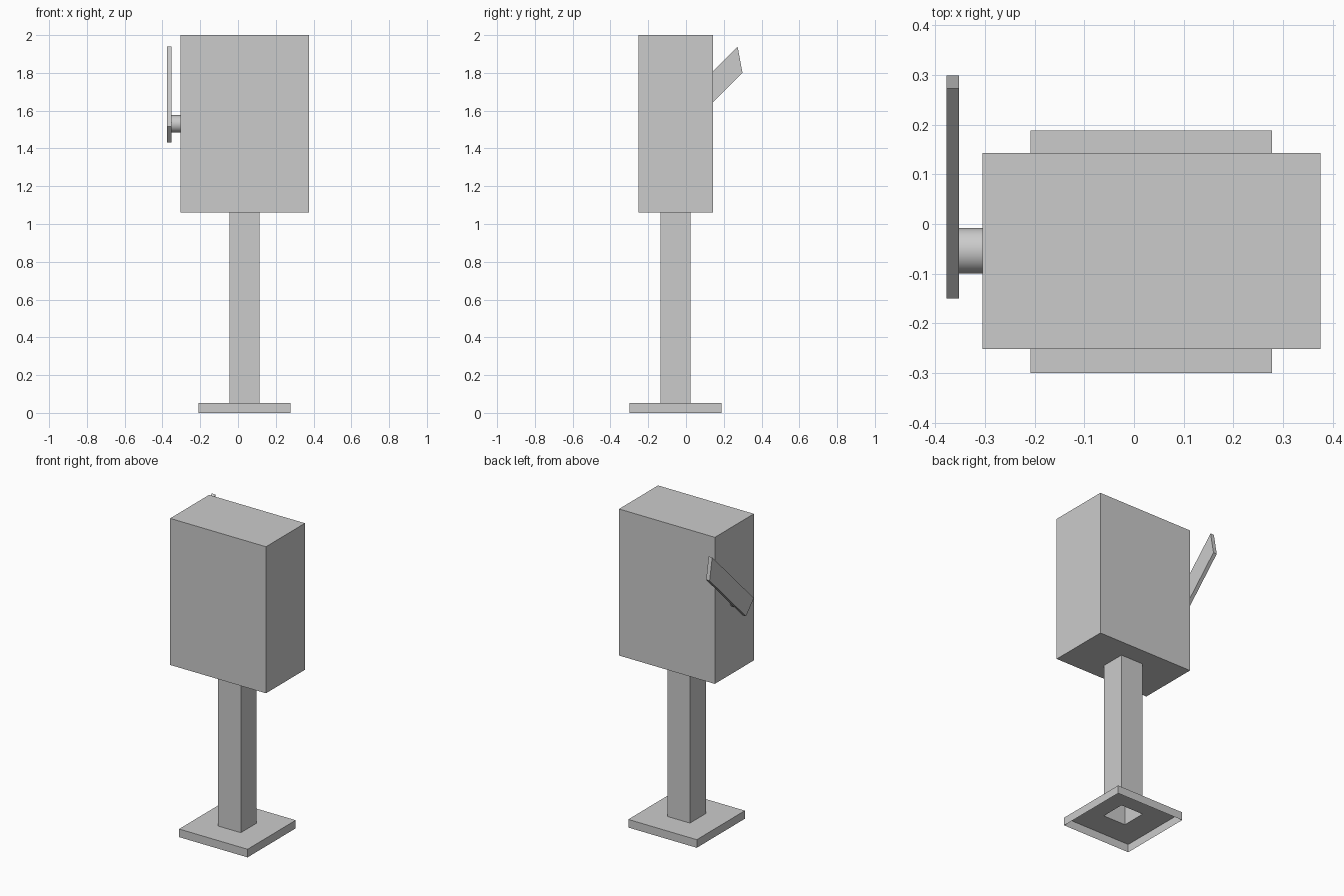
import bpy, bmesh, math
from mathutils import Matrix

if "Cube" in bpy.data.objects:
    bpy.data.objects.remove(bpy.data.objects["Cube"])


def make_object(name, bm):
    bmesh.ops.recalc_face_normals(bm, faces=bm.faces)
    mesh = bpy.data.meshes.new(name)
    bm.to_mesh(mesh)
    bm.free()
    obj = bpy.data.objects.new(name, mesh)
    bpy.context.collection.objects.link(obj)
    return obj


def tapered_shell(name, rings, cap_top=False):
    """Stack rectangular rings (cx, cy, width, depth, z) into an open shell."""
    bm = bmesh.new()
    loops = []
    for cx, cy, w, d, z in rings:
        loops.append([bm.verts.new((cx + sx * w / 2, cy + sy * d / 2, z))
                      for sx, sy in ((-1, -1), (1, -1), (1, 1), (-1, 1))])
    for low, high in zip(loops, loops[1:]):
        for i in range(4):
            j = (i + 1) % 4
            bm.faces.new((low[i], low[j], high[j], high[i]))
    if cap_top:
        bm.faces.new(loops[-1])
    return make_object(name, bm)


CX, CY = 0.035, -0.056
base = (CX, CY, 0.486, 0.488)
post = (CX, CY, 0.16, 0.16)
box = (CX, -0.0545, 0.68, 0.395)

# Base plate, hollow underneath, with the opening for the post
tapered_shell("base_plate", [base + (0,), base + (0.052,), post + (0.052,)])

# Hollow square post
tapered_shell("post", [post + (0.052,), post + (1.06,)])

# Main box, opening onto the post below
tapered_shell("box_body", [post + (1.06,), box + (1.06,), box + (2.0,)], cap_top=True)

# Pivot between box and flag
bm = bmesh.new()
bmesh.ops.create_cone(bm, cap_ends=True, segments=32, radius1=0.046, radius2=0.046,
                      depth=0.047,
                      matrix=Matrix.Translation((-0.3285, -0.054, 1.53))
                      @ Matrix.Rotation(math.pi / 2, 4, 'Y'))
pivot = make_object("flag_pivot", bm)
bpy.context.view_layer.objects.active = pivot
pivot.select_set(True)
bpy.ops.object.shade_smooth_by_angle(angle=math.radians(35))

# Slanted flag, extruded from its side profile
profile = [(-0.15, 1.517), (0.273, 1.94), (0.299, 1.80), (-0.069, 1.432)]
bm = bmesh.new()
side = bm.faces.new([bm.verts.new((-0.377, y, z)) for y, z in profile])
new = bmesh.ops.extrude_face_region(bm, geom=[side], use_keep_orig=True)["geom"]
bmesh.ops.translate(bm, vec=(0.025, 0, 0),
                    verts=[v for v in new if isinstance(v, bmesh.types.BMVert)])
make_object("flag", bm)
